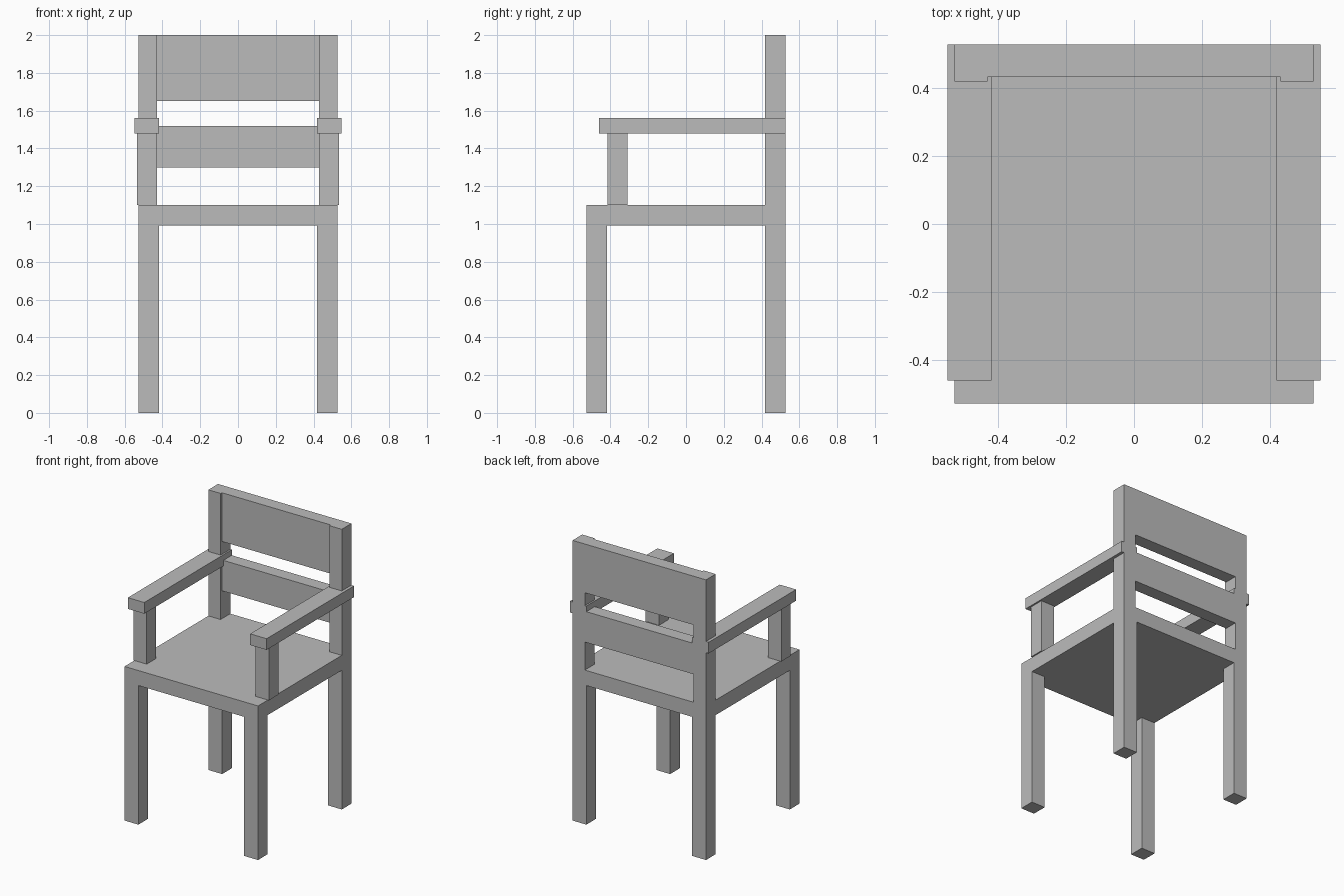
import bpy
import bmesh
from mathutils import Matrix, Vector

cube = bpy.data.objects.get("Cube")
if cube:
    bpy.data.objects.remove(cube, do_unlink=True)

grey = bpy.data.materials.new("plain grey")
grey.use_nodes = True
grey.diffuse_color = (0.5, 0.5, 0.5, 1)
grey.node_tree.nodes["Principled BSDF"].inputs["Base Color"].default_value = (0.5, 0.5, 0.5, 1)


def box(name, x, y, z):
    """Flat-faced box spanning the (low, high) range on each axis."""
    low, high = (Vector(corner) for corner in zip(x, y, z))
    bm = bmesh.new()
    bmesh.ops.create_cube(bm, size=1, matrix=Matrix.LocRotScale(None, None, high - low))
    mesh = bpy.data.meshes.new(name)
    bm.to_mesh(mesh)
    bm.free()
    mesh.materials.append(grey)
    obj = bpy.data.objects.new(name, mesh)
    obj.location = (low + high) / 2
    bpy.context.collection.objects.link(obj)
    return obj


def pair(name, x, y, z):
    """The same box on the left (+x) and right (-x) sides."""
    box("left_" + name, x, y, z)
    box("right_" + name, (-x[1], -x[0]), y, z)


HALF = 0.527        # half width of the seat
INNER = 0.418       # inner face of the legs
SEAT_LOW, SEAT_TOP = 0.993, 1.10
ARM_LOW, ARM_TOP = 1.48, 1.56

# Seat and legs
box("seat", (-HALF, HALF), (-HALF, HALF), (SEAT_LOW, SEAT_TOP))
pair("front_leg", (INNER, HALF), (-HALF, -INNER), (0, SEAT_LOW))
pair("back_leg", (INNER, HALF), (INNER, HALF), (0, SEAT_LOW))

# Backrest posts and slats
pair("back_post", (0.43, HALF), (INNER, HALF), (SEAT_TOP, 2))
box("upper_back_slat", (-0.43, 0.43), (0.432, HALF), (1.652, 2))
box("lower_back_slat", (-0.43, 0.43), (0.432, HALF), (1.30, 1.52))

# Armrests and their supports
pair("arm_support", (0.43, 0.536), (-0.416, -0.31), (SEAT_TOP, ARM_LOW))
pair("armrest", (INNER, 0.548), (-0.46, HALF), (ARM_LOW, ARM_TOP))
